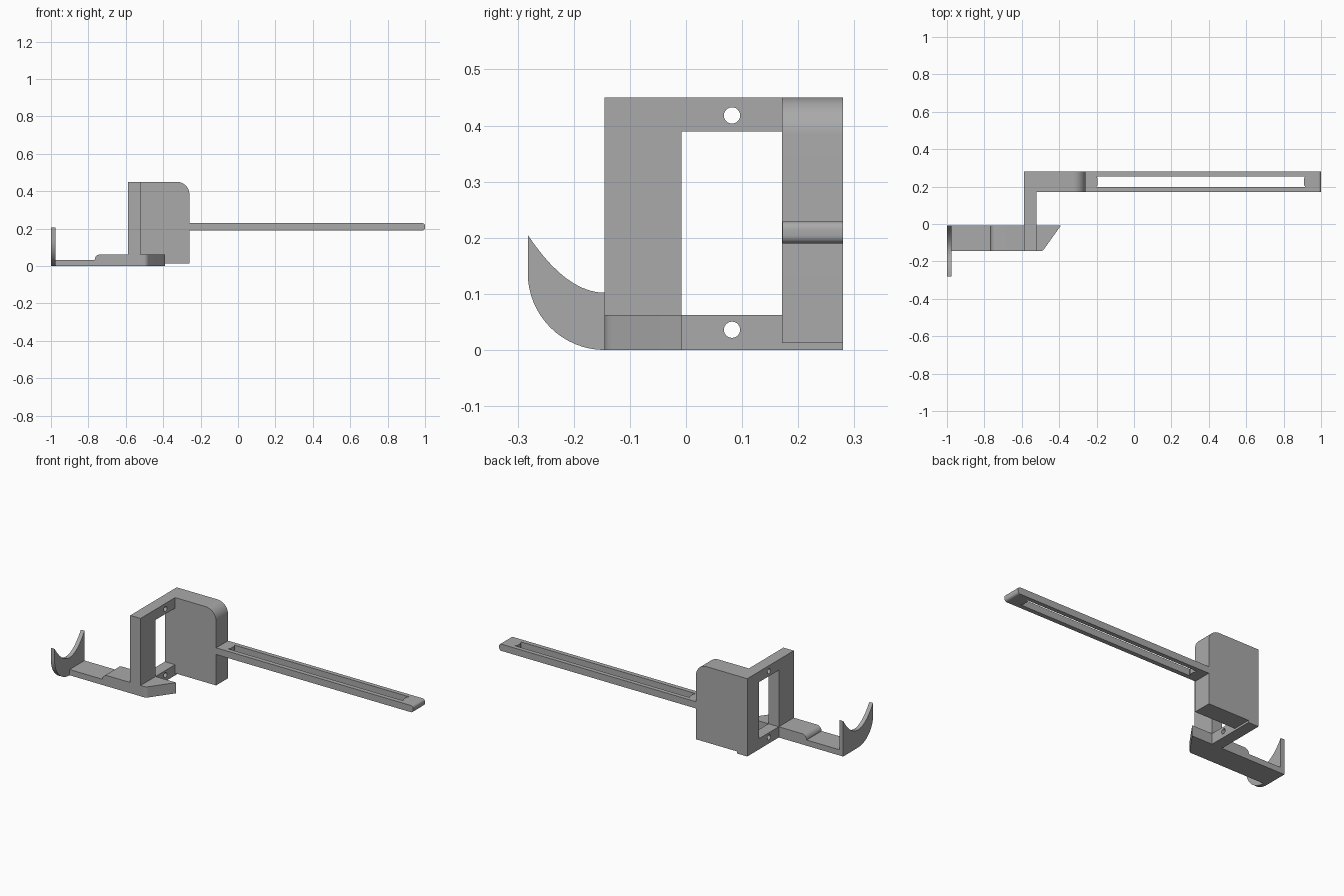
import bpy
import bmesh
from math import sin, cos, pi, radians
from mathutils import Vector

cube = bpy.data.objects.get("Cube")
if cube:
    bpy.data.objects.remove(cube, do_unlink=True)

grey = bpy.data.materials.new("plain grey")
grey.use_nodes = True
grey.diffuse_color = (0.4, 0.4, 0.4, 1)
grey.node_tree.nodes["Principled BSDF"].inputs["Base Color"].default_value = (0.4, 0.4, 0.4, 1)

PLACE = {
    "x": lambda a, b, t: (t, a, b),
    "y": lambda a, b, t: (a, t, b),
    "z": lambda a, b, t: (a, b, t),
}


def prism(name, points, axis, low, high):
    """Extrude a flat outline along an axis."""
    bm = bmesh.new()
    place = PLACE[axis]
    face = bm.faces.new([bm.verts.new(place(a, b, low)) for a, b in points])
    new = bmesh.ops.extrude_face_region(bm, geom=[face])["geom"]
    shift = Vector(place(0, 0, high - low))
    bmesh.ops.translate(bm, vec=shift, verts=[g for g in new if isinstance(g, bmesh.types.BMVert)])
    bmesh.ops.recalc_face_normals(bm, faces=bm.faces)
    mesh = bpy.data.meshes.new(name)
    bm.to_mesh(mesh)
    bm.free()
    mesh.materials.append(grey)
    obj = bpy.data.objects.new(name, mesh)
    bpy.context.collection.objects.link(obj)
    return obj


def rect(a0, a1, b0, b1):
    return [(a0, b0), (a1, b0), (a1, b1), (a0, b1)]


def arc(a, b, r, start, end, steps=12):
    angles = [radians(start + (end - start) * i / steps) for i in range(steps + 1)]
    return [(a + r * cos(t), b + r * sin(t)) for t in angles]


def cut(obj, cutter):
    cutter.hide_render = True
    cutter.hide_set(True)
    mod = obj.modifiers.new("cut", "BOOLEAN")
    mod.operation = "DIFFERENCE"
    mod.solver = "EXACT"
    mod.object = cutter


def bake(obj):
    """Apply the cuts and drop the cutters."""
    cutters = [m.object for m in obj.modifiers]
    bpy.context.view_layer.update()
    graph = bpy.context.evaluated_depsgraph_get()
    mesh = bpy.data.meshes.new_from_object(obj.evaluated_get(graph))
    obj.modifiers.clear()
    obj.data = mesh
    for c in cutters:
        bpy.data.objects.remove(c, do_unlink=True)


FRAME_L, FRAME_R = -0.588, -0.522
FRONT, INNER, WALL, BACK = -0.145, -0.008, 0.171, 0.28
STEP, TOP = 0.062, 0.45

# Upright frame with a window and two screw holes
frame = prism("upright_frame", rect(FRONT, BACK, 0, TOP), "x", FRAME_L, FRAME_R)
cut(frame, prism("window_cutter", rect(INNER, WALL, STEP, 0.389), "x", -0.7, -0.4))
for z in (0.036, 0.418):
    hole = arc(0.082, z, 0.0145, 0, 345, 23)
    cut(frame, prism("hole_cutter", hole, "x", -0.7, -0.4))
bake(frame)

# Back plate with one rounded top corner
PLATE_R = -0.26
plate = [(FRAME_R, 0.012), (PLATE_R, 0.012)]
plate += arc(PLATE_R - 0.067, TOP - 0.067, 0.067, 0, 90) + [(FRAME_R, TOP)]
prism("back_plate", plate, "y", WALL, BACK)

# Long slotted arm with a softened tip
bar = [(PLATE_R, 0.19)] + arc(0.986, 0.204, 0.014, -90, 0, 6)
bar += arc(0.986, 0.215, 0.014, 0, 90, 6) + [(PLATE_R, 0.229)]
arm = prism("slotted_arm", bar, "y", WALL + 0.001, BACK)
y0, y1, relief = 0.198, 0.255, 0.012
slot = []
for x, inward, ys in ((-0.202, 1, (y1, y0)), (0.916, -1, (y0, y1))):
    side = 1 if ys[0] < ys[1] else -1
    slot += [(x, ys[0]), (x + inward * 0.008, ys[0] + side * relief),
             (x + inward * 0.008, ys[1] - side * relief), (x, ys[1])]
cut(arm, prism("slot_cutter", slot, "z", 0.1, 0.3))
bake(arm)

# Foot running sideways, with a rounded step up to the frame
HOOK_R, STEP_X, LOW = -0.976, -0.766, 0.033
foot = [(HOOK_R, 0), (FRAME_L, 0), (FRAME_L, STEP)]
foot += arc(STEP_X + 0.029, LOW, 0.029, 90, 180, 8) + [(HOOK_R, LOW)]
prism("foot", foot, "y", FRONT, INNER)

# Slanted toe on the other side of the frame
toe = [(FRAME_R, INNER), (FRAME_R, FRONT)]
toe += arc(-0.503, FRONT + 0.028, 0.028, -90, -34, 6) + [(-0.391, INNER)]
prism("toe", toe, "z", 0, STEP)

# Cradle hook: dished top, round outer belly, straight inner side
half = INNER - FRONT
steps = 20
dish = [-1 + 2 * i / steps for i in range(steps + 1)]
hook = [(FRONT + half * t, 0.102 + 0.103 * t * t) for t in reversed(dish)]
hook += arc(FRONT, half, half, 180, 270, 16) + [(INNER, 0)]
prism("cradle_hook", hook, "x", -1, HOOK_R)

# Smooth the curves, keep the edges sharp
bpy.ops.object.select_all(action="DESELECT")
for obj in bpy.context.collection.objects:
    if obj.type == "MESH" and obj.data.materials and obj.data.materials[0] == grey:
        obj.select_set(True)
        bpy.context.view_layer.objects.active = obj
bpy.ops.object.shade_smooth_by_angle(angle=radians(30))
